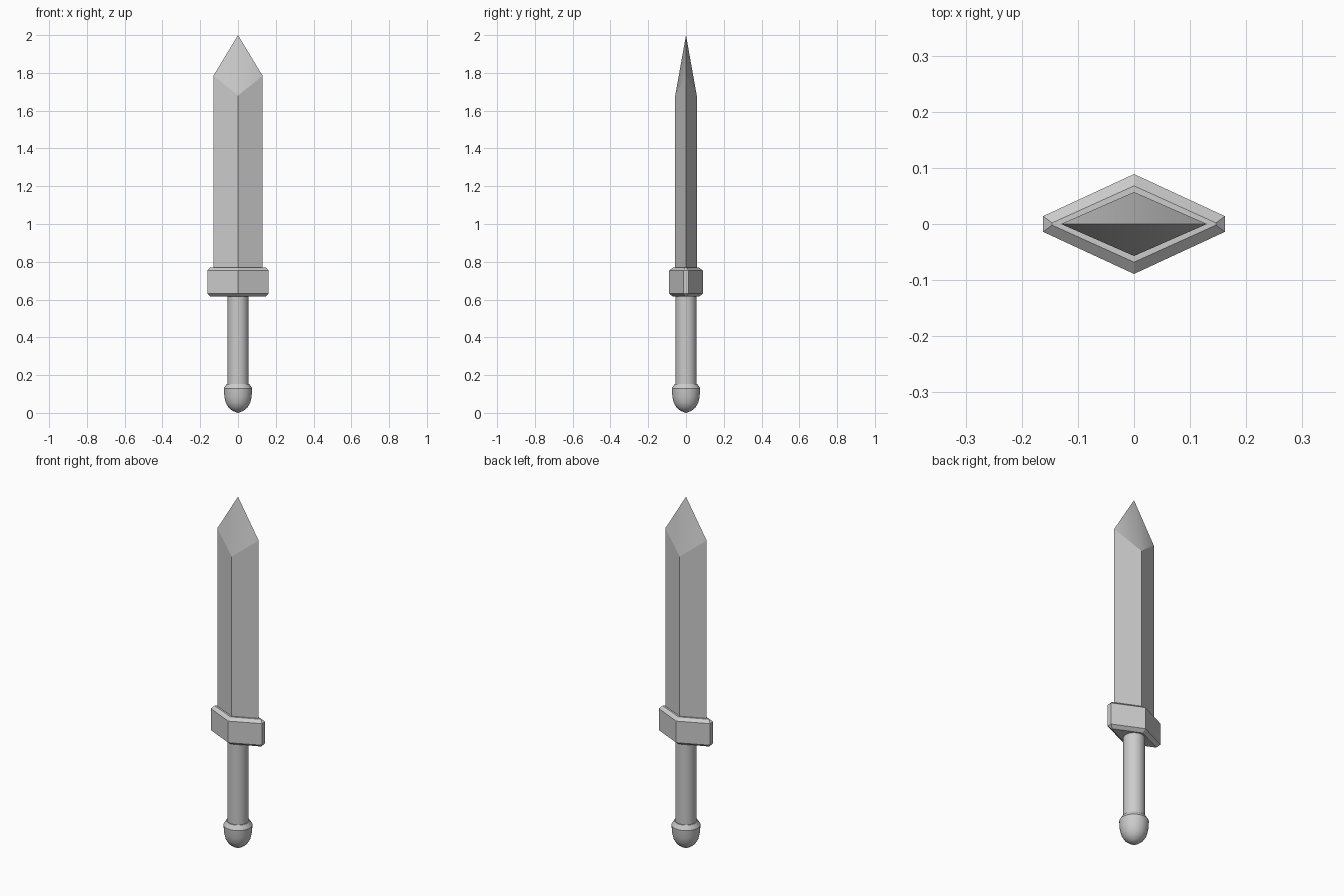
import bpy, bmesh
from math import cos, sin, pi, radians

if "Cube" in bpy.data.objects:
    bpy.data.objects.remove(bpy.data.objects["Cube"])


def loft(name, rings):
    """Skin a stack of closed rings (bottom to top); one-point rings become tips."""
    bm = bmesh.new()
    rows = [[bm.verts.new(p) for p in ring] for ring in rings]
    for a, b in zip(rows, rows[1:]):
        n = max(len(a), len(b))
        for i in range(n):
            j = (i + 1) % n
            if len(a) == 1:
                bm.faces.new((a[0], b[j], b[i]))
            elif len(b) == 1:
                bm.faces.new((a[i], a[j], b[0]))
            else:
                bm.faces.new((a[i], a[j], b[j], b[i]))
    for row in (rows[0], rows[-1]):
        if len(row) > 2:
            bm.faces.new(row)
    bmesh.ops.recalc_face_normals(bm, faces=bm.faces)
    me = bpy.data.meshes.new(name)
    bm.to_mesh(me)
    bm.free()
    ob = bpy.data.objects.new(name, me)
    bpy.context.collection.objects.link(ob)
    return ob


def smooth(ob, angle):
    bpy.ops.object.select_all(action='DESELECT')
    ob.select_set(True)
    bpy.context.view_layer.objects.active = ob
    bpy.ops.object.shade_smooth_by_angle(angle=radians(angle))


def circle(r, z, n=32):
    if r == 0:
        return [(0, 0, z)]
    return [(r * cos(2 * pi * i / n), r * sin(2 * pi * i / n), z) for i in range(n)]


def diamond(x, y, z_edge, z_ridge):
    return [(x, 0, z_edge), (0, y, z_ridge), (-x, 0, z_edge), (0, -y, z_ridge)]


# Blade: diamond section, edges run higher than the ridges below the point
blade = loft("blade", [diamond(0.13, 0.057, 0.75, 0.75),
                       diamond(0.13, 0.057, 1.785, 1.68),
                       [(0, 0, 2.0)]])
# Soften only the fold down the middle of each point face
for f in blade.data.polygons:
    f.use_smooth = f.center.z > 1.7
for e in blade.data.edges:
    a, b = (blade.data.vertices[i].co for i in e.vertices)
    top = max((a, b), key=lambda v: v.z)
    low = min((a, b), key=lambda v: v.z)
    e.use_edge_sharp = not (top.z > 1.9 and abs(low.y) > 0.01)


# Guard: diamond block with blunt ends and chamfered top and bottom
def guard_ring(x, end, mid, z):
    return [(x, -end, z), (x, end, z), (0, mid, z),
            (-x, end, z), (-x, -end, z), (0, -mid, z)]


loft("guard", [guard_ring(0.146, 0.002, 0.068, 0.615),
               guard_ring(0.162, 0.014, 0.089, 0.631),
               guard_ring(0.162, 0.014, 0.089, 0.754),
               guard_ring(0.146, 0.002, 0.068, 0.77)])

# Grip
smooth(loft("grip", [circle(0.055, 0.12), circle(0.055, 0.63)]), 30)

# Pommel: rounded cup with a chamfered collar
profile = [(0, 0.004), (0.028, 0.01), (0.05, 0.028), (0.064, 0.052),
           (0.072, 0.085), (0.075, 0.13), (0.06, 0.154)]
profile[0] = (0, 0.0)
smooth(loft("pommel", [circle(r, z) for r, z in profile]), 32)
